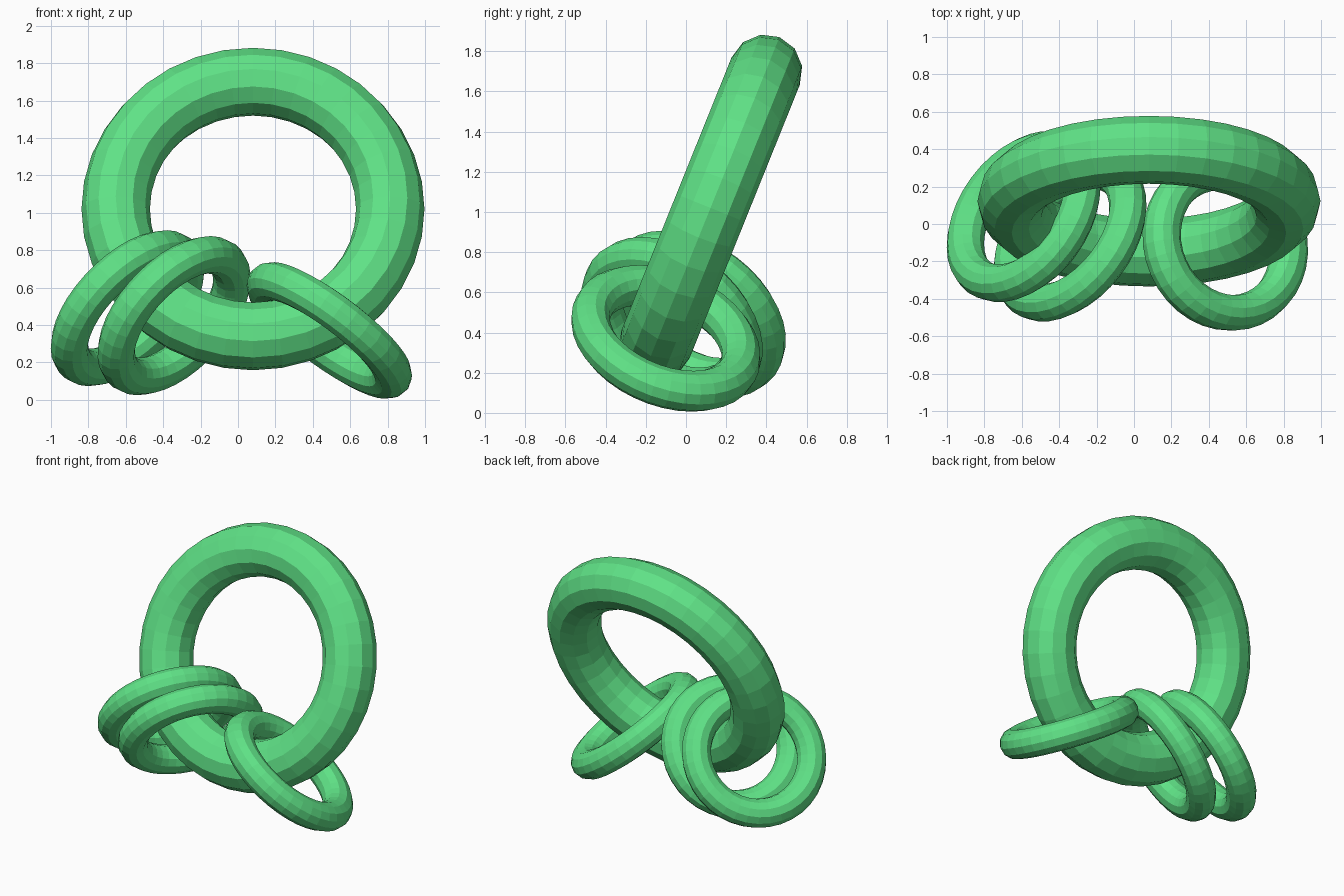
import bpy
from mathutils import Vector

if "Cube" in bpy.data.objects:
    bpy.data.objects.remove(bpy.data.objects["Cube"])

metal = bpy.data.materials.new("green")
metal.diffuse_color = (0.115, 0.76, 0.24, 1)
metal.use_nodes = True
metal.node_tree.nodes["Principled BSDF"].inputs["Base Color"].default_value = metal.diffuse_color


def ring(name, centre, axis, major, minor, stretch=(1, 1, 1)):
    """Flat-shaded torus whose hole points along the given axis."""
    bpy.ops.mesh.primitive_torus_add(
        major_radius=major, minor_radius=minor,
        major_segments=36, minor_segments=12, location=centre,
        rotation=Vector(axis).to_track_quat('Z', 'Y').to_euler())
    obj = bpy.context.object
    obj.name = name
    obj.scale = stretch
    obj.data.materials.append(metal)
    return obj


# Large ring, leaning backwards
ring("large_ring", (0.08, 0.122, 1.02), (0, 0.927, -0.374), 0.734, 0.183)

# Three small rings threaded on its lower part
ring("small_ring_left", (-0.59, 0.04, 0.49), (-0.634, 0.465, 0.618), 0.403, 0.101)
ring("small_ring_middle", (-0.342, -0.07, 0.45), (-0.64, 0.49, 0.59), 0.403, 0.101)
ring("small_ring_right", (0.488, -0.1, 0.371), (0.57, 0.25, 0.783), 0.403, 0.101, (0.95, 1.05, 1))
